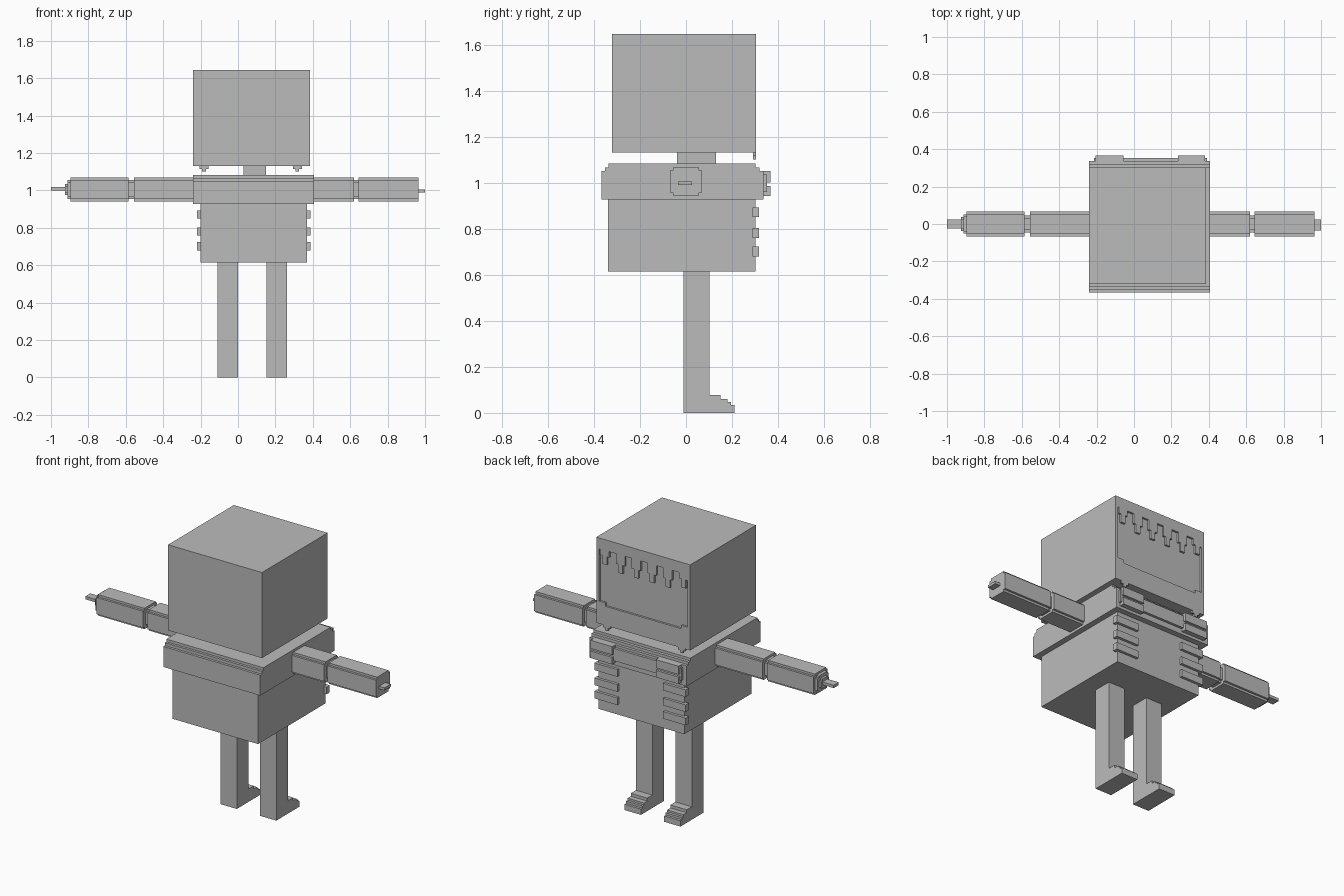
import bpy, bmesh
from mathutils import Vector

old = bpy.data.objects.get("Cube")
if old:
    bpy.data.objects.remove(old, do_unlink=True)

grey = bpy.data.materials.new("plain grey")
grey.use_nodes = True
grey.diffuse_color = (0.5, 0.5, 0.5, 1)
grey.node_tree.nodes["Principled BSDF"].inputs["Base Color"].default_value = (0.5, 0.5, 0.5, 1)


def prism(name, points, axis, start, end):
    """Extrude a 2D outline along x (outline in y, z) or y (outline in x, z)."""
    bm = bmesh.new()

    def place(a, b, d):
        return Vector((d, a, b)) if axis == "x" else Vector((a, d, b))

    face = bm.faces.new([bm.verts.new(place(a, b, start)) for a, b in points])
    result = bmesh.ops.extrude_face_region(bm, geom=[face])
    moved = [v for v in result["geom"] if isinstance(v, bmesh.types.BMVert)]
    bmesh.ops.translate(bm, verts=moved, vec=place(0, 0, end - start))
    bmesh.ops.recalc_face_normals(bm, faces=bm.faces)
    mesh = bpy.data.meshes.new(name)
    bm.to_mesh(mesh)
    bm.free()
    mesh.materials.append(grey)
    obj = bpy.data.objects.new(name, mesh)
    bpy.context.collection.objects.link(obj)
    return obj


def box(name, x, y, z):
    corners = [(y[0], z[0]), (y[1], z[0]), (y[1], z[1]), (y[0], z[1])]
    return prism(name, corners, "x", *x)


def limb(name, x, half_y, half_z, notch=0.013, z=1.005):
    """Bar along x whose four long corners are notched in one step."""
    a, b, n = half_y, half_z, notch
    quarter = [(a, b - n), (a - n, b - n), (a - n, b)]
    outline = []
    for sy, sz in ((1, 1), (-1, 1), (-1, -1), (1, -1)):
        part = [(sy * p, z + sz * q) for p, q in quarter]
        outline += part if sy * sz > 0 else part[::-1]
    return prism(name, outline, "x", *x)


# Head core and neck
box("head", (-0.24, 0.385), (-0.322, 0.291), (1.13, 1.645))
box("neck", (0.03, 0.15), (-0.04, 0.13), (1.08, 1.13))

# Raised face frame: dripping fringe on top, thin sides, jaw strip below
fringe = [(-0.24, 1.645), (-0.24, 1.58)]
for i in range(6):
    x = -0.195 + i * 0.105
    tip = 1.495 if i in (0, 5) else 1.47
    fringe += [(x - 0.03, 1.58), (x - 0.03, tip + 0.05), (x - 0.015, tip + 0.05),
               (x - 0.015, tip), (x + 0.015, tip), (x + 0.015, tip + 0.05),
               (x + 0.03, tip + 0.05), (x + 0.03, 1.58)]
fringe += [(0.385, 1.58), (0.385, 1.645)]
FACE = (0.291, 0.303)
prism("face_fringe", fringe, "y", *FACE)
for side, x in (("right", (-0.24, -0.222)), ("left", (0.367, 0.385))):
    box(side + "_face_edge", x, FACE, (1.13, 1.58))
jaw = [(-0.222, 1.13), (0.367, 1.13), (0.367, 1.265), (0.325, 1.265),
       (0.325, 1.245), (-0.18, 1.245), (-0.18, 1.265), (-0.222, 1.265)]
prism("jaw_strip", jaw, "y", *FACE)
for side, x in (("right", -0.182), ("left", 0.317)):
    for half, low in ((0.024, 1.115), (0.01, 1.1)):
        box(side + "_jaw_drip", (x - half, x + half), FACE, (low, 1.13))

# Torso and stepped chest block
box("torso", (-0.2, 0.37), (-0.338, 0.302), (0.615, 0.93))
chest = [(-0.367, 0.927), (0.337, 0.927), (0.337, 1.05), (0.32, 1.05),
         (0.32, 1.067), (0.302, 1.067), (0.302, 1.083), (-0.337, 1.083),
         (-0.337, 1.067), (-0.352, 1.067), (-0.352, 1.05), (-0.367, 1.05)]
prism("chest", chest, "x", -0.24, 0.405)
box("chest_band", (-0.215, 0.39), (0.33, 0.352), (0.96, 1.035))

# Chest pads and wrapped belly ribs
for side, pad, rib in (("right", (-0.207, -0.055), (-0.22, -0.07)),
                       ("left", (0.235, 0.38), (0.235, 0.388))):
    for z in ((0.943, 0.985), (1.0, 1.05)):
        box(side + "_chest_pad", pad, (0.32, 0.366), z)
    for z in (0.68, 0.76, 0.85):
        box(side + "_rib", rib, (0.288, 0.318), (z, z + 0.043))

# Right arm with stepped wrist
limb("right_upper_arm", (-0.555, -0.23), 0.067, 0.063)
limb("right_elbow", (-0.585, -0.555), 0.045, 0.05)
limb("right_forearm", (-0.895, -0.585), 0.067, 0.063)
limb("right_wrist", (-0.912, -0.895), 0.052, 0.05)
limb("right_wrist_tip", (-0.925, -0.912), 0.038, 0.03)
box("right_hand", (-1.0, -0.925), (-0.024, 0.024), (1.0, 1.017))

# Left arm
limb("left_upper_arm", (0.39, 0.62), 0.067, 0.063)
limb("left_elbow", (0.62, 0.643), 0.045, 0.05)
limb("left_forearm", (0.643, 0.964), 0.067, 0.063)
box("left_hand", (0.964, 1.0), (-0.035, 0.025), (0.99, 1.006))

# Legs with stepped feet
leg = [(-0.01, 0), (0.21, 0), (0.21, 0.035), (0.195, 0.035), (0.195, 0.048),
       (0.18, 0.048), (0.18, 0.06), (0.15, 0.06), (0.15, 0.078),
       (0.102, 0.078), (0.102, 0.615), (-0.01, 0.615)]
for side, x in (("right", -0.11), ("left", 0.153)):
    prism(side + "_leg", leg, "x", x, x + 0.109)
